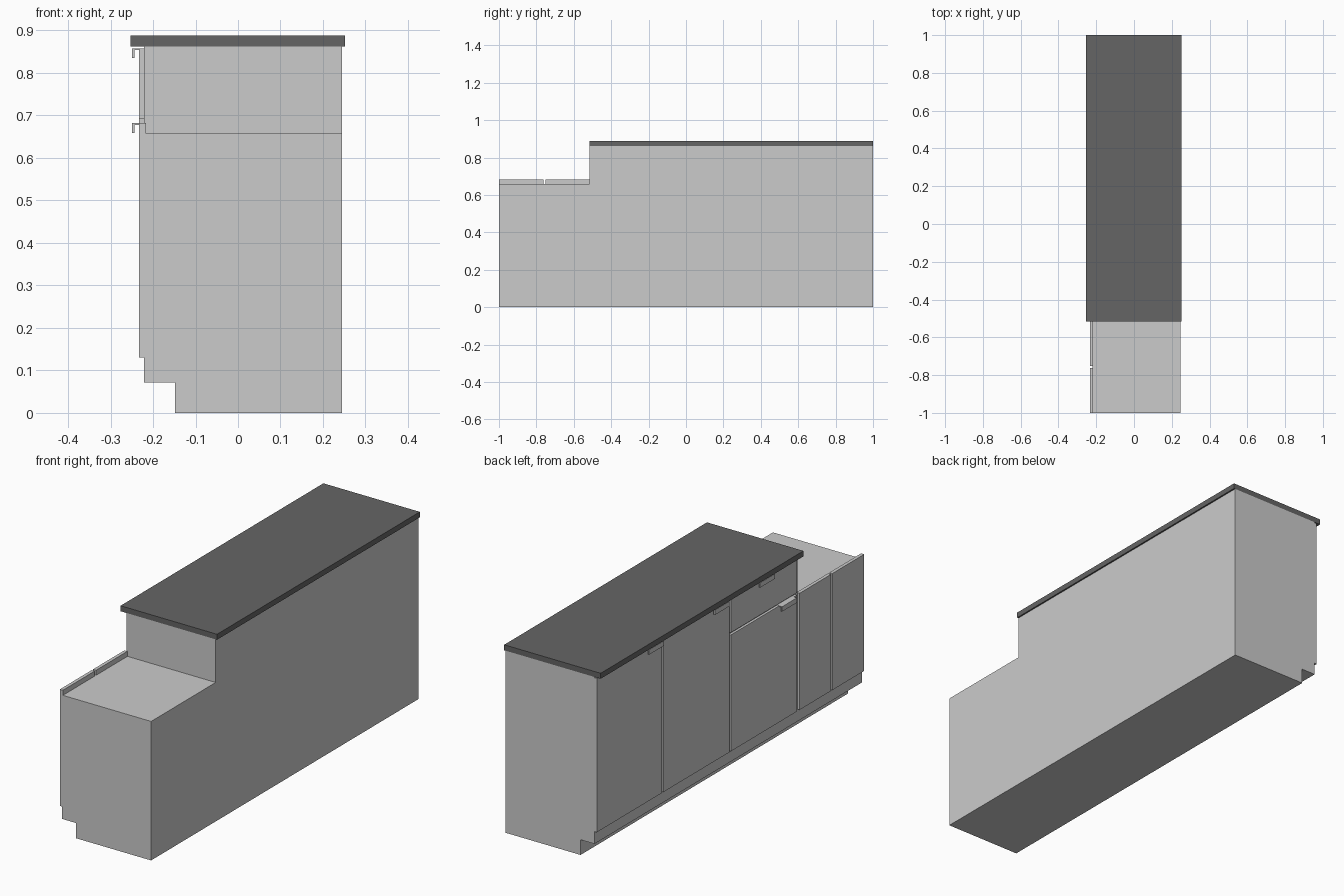
import bpy, bmesh
from mathutils import Vector

if "Cube" in bpy.data.objects:
    bpy.data.objects.remove(bpy.data.objects["Cube"])


def finish(name, bm):
    bmesh.ops.recalc_face_normals(bm, faces=bm.faces)
    mesh = bpy.data.meshes.new(name)
    bm.to_mesh(mesh)
    bm.free()
    obj = bpy.data.objects.new(name, mesh)
    bpy.context.collection.objects.link(obj)
    return obj


def prism(name, points, direction):
    """Extrude a flat outline along a direction."""
    bm = bmesh.new()
    face = bm.faces.new([bm.verts.new(p) for p in points])
    ext = bmesh.ops.extrude_face_region(bm, geom=[face])
    verts = [g for g in ext["geom"] if isinstance(g, bmesh.types.BMVert)]
    bmesh.ops.translate(bm, verts=verts, vec=Vector(direction))
    return finish(name, bm)


def box(name, x, y, z):
    pts = [(x[0], y[0], z[0]), (x[1], y[0], z[0]), (x[1], y[1], z[0]), (x[0], y[1], z[0])]
    return prism(name, pts, (0, 0, z[1] - z[0]))


FRONT, BACK, DOOR = -0.221, 0.245, -0.233
STEP = -0.517
LOW, HIGH = 0.658, 0.862

# Carcass: stepped side outline extruded across the depth
outline = [(-1, 0), (1, 0), (1, HIGH), (STEP, HIGH), (STEP, LOW), (-1, LOW)]
carcass = prism("carcass", [(FRONT, y, z) for y, z in outline], (BACK - FRONT, 0, 0))

# Toe kick recess cut along the whole length
cutter = box("toe_kick_cutter", (-0.4, -0.148), (-1.2, 1.2), (-0.2, 0.072))
cutter.hide_render = True
cutter.hide_set(True)
cut = carcass.modifiers.new("toe_kick", "BOOLEAN")
cut.operation = "DIFFERENCE"
cut.solver = "EXACT"
cut.object = cutter

# Worktop
top = box("worktop", (-0.253, 0.252), (STEP, 1), (HIGH, 0.888))
mat = bpy.data.materials.new("dark_worktop")
mat.diffuse_color = (0.13, 0.13, 0.13, 1)
mat.use_nodes = True
mat.node_tree.nodes["Principled BSDF"].inputs["Base Color"].default_value = mat.diffuse_color
top.data.materials.append(mat)

# Doors and drawer front: (name, y range, z range)
panels = [
    ("tall_door_1", (0.511, 1), (0.13, 0.858)),
    ("tall_door_2", (0.007, 0.501), (0.13, 0.858)),
    ("drawer_front", (-0.497, -0.003), (0.692, 0.858)),
    ("drawer_unit_door", (-0.497, -0.003), (0.13, 0.681)),
    ("low_door_1", (-0.752, STEP), (0.13, 0.682)),
    ("low_door_2", (-1, -0.762), (0.13, 0.682)),
]
for name, y, z in panels:
    box(name, (DOOR, -0.217), y, z)

# Hooked edge pulls: (start y, top z)
for i, (y, z) in enumerate([(0.522, 0.858), (0.03, 0.858), (-0.308, 0.858), (-0.472, 0.682)]):
    hook = [(FRONT, z), (-0.25, z), (-0.25, z - 0.023), (-0.243, z - 0.023),
            (-0.243, z - 0.004), (FRONT, z - 0.004)]
    prism(f"edge_pull_{i + 1}", [(px, y, pz) for px, pz in hook], (0, 0.11, 0))
